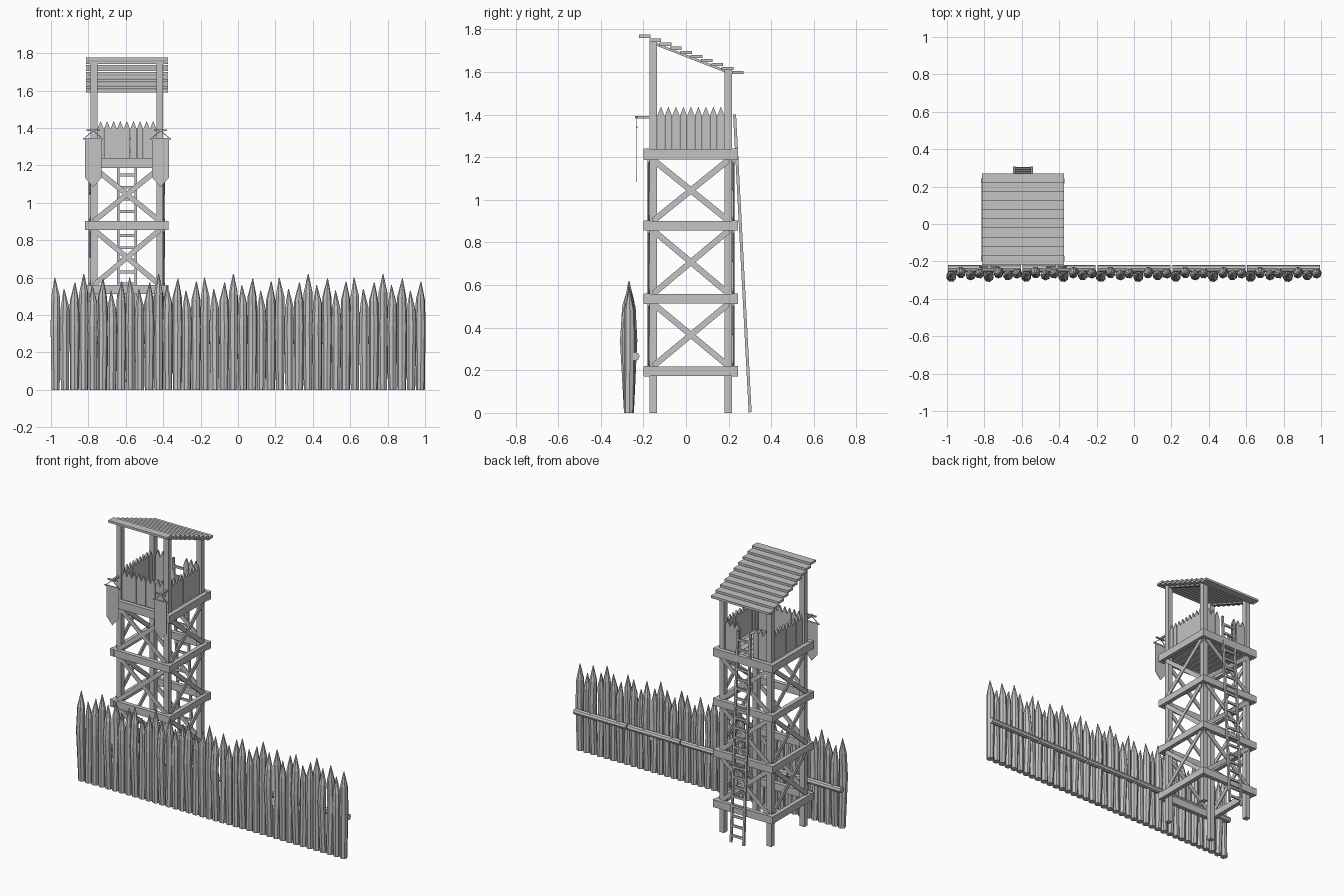
import bpy, bmesh, math, random
from mathutils import Vector, Matrix

if "Cube" in bpy.data.objects:
    bpy.data.objects.remove(bpy.data.objects["Cube"])

random.seed(4)
grey = bpy.data.materials.new("plain grey")
grey.diffuse_color = (0.55, 0.55, 0.55, 1)
grey.use_nodes = True
grey.node_tree.nodes["Principled BSDF"].inputs["Base Color"].default_value = grey.diffuse_color

CX, CY, H = -0.594, 0.023, 0.176      # tower centre and half post spacing


def finish(bm, name):
    bmesh.ops.recalc_face_normals(bm, faces=bm.faces)
    me = bpy.data.meshes.new(name)
    bm.to_mesh(me)
    bm.free()
    me.materials.append(grey)
    ob = bpy.data.objects.new(name, me)
    bpy.context.collection.objects.link(ob)
    return ob


def box(bm, c, s):
    m = Matrix.Translation(c) @ Matrix.Diagonal((*s, 1))
    bmesh.ops.create_cube(bm, size=1, matrix=m)


def bar(bm, a, b, w, t, side):
    """Rectangular bar from a to b: t thick along 'side', w wide across it."""
    a, b, n = Vector(a), Vector(b), Vector(side).normalized()
    d = b - a
    z = d.normalized()
    n = (n - z * n.dot(z)).normalized()
    x = n.cross(z)
    rot = Matrix((x, n, z)).transposed().to_4x4()
    m = Matrix.Translation((a + b) / 2) @ rot @ Matrix.Diagonal((w, t, d.length, 1))
    bmesh.ops.create_cube(bm, size=1, matrix=m)


def plate(bm, pts, offset):
    """Flat outline extruded by the offset vector."""
    f = bm.faces.new([bm.verts.new(p) for p in pts])
    r = bmesh.ops.extrude_face_region(bm, geom=[f])
    vs = [g for g in r["geom"] if isinstance(g, bmesh.types.BMVert)]
    bmesh.ops.translate(bm, verts=vs, vec=offset)


def tube(bm, rings, n, turn=0):
    """Lofted n-sided solid through (centre, radius) rings along z."""
    loops = []
    for c, r in rings:
        loops.append([bm.verts.new((c[0] + r * math.cos(turn + 2 * math.pi * i / n),
                                    c[1] + r * math.sin(turn + 2 * math.pi * i / n), c[2]))
                      for i in range(n)])
    for lo, hi in zip(loops, loops[1:]):
        for i in range(n):
            j = (i + 1) % n
            bm.faces.new((lo[i], lo[j], hi[j], hi[i]))
    bm.faces.new(loops[0][::-1])
    bm.faces.new(loops[-1])


# Palisade: five identical sections of eight pointed logs with a back rail
tips = [0.60, 0.54, 0.575, 0.62, 0.56, 0.595, 0.53, 0.58]
PY = -0.268
pattern = []
for i, h in enumerate(tips):
    bulge = (-0.015, 0.012, -0.006, 0.004)[i % 4]
    pattern.append((h, bulge, random.uniform(-0.003, 0.003), random.uniform(-0.006, 0.006),
                    random.uniform(0, 1)))
for s in range(5):
    bm = bmesh.new()
    for i, (h, by, bx, tx, turn) in enumerate(pattern):
        x = -0.975 + 0.4 * s + 0.05 * i
        tube(bm, [((x, PY, 0), 0.0235),
                  ((x + bx, PY + by, 0.34), 0.0275),
                  ((x, PY + by * 0.6, h - 0.10), 0.0245),
                  ((x + tx, PY, h), 0.002)], 8, turn)
    finish(bm, f"palisade_logs_{s + 1}")
    bm = bmesh.new()
    x = -0.8 + 0.4 * s
    m = Matrix.Translation((x, -0.238, 0.265)) @ Matrix.Rotation(math.pi / 2, 4, 'Y')
    bmesh.ops.create_cone(bm, cap_ends=True, segments=8, radius1=0.02, radius2=0.02,
                          depth=0.39, matrix=m)
    finish(bm, f"palisade_rail_{s + 1}")

# Corner posts, the front pair taller
bm = bmesh.new()
for sx in (-1, 1):
    for sy, top in ((-1, 1.75), (1, 1.615)):
        box(bm, (CX + sx * H, CY + sy * H, top / 2), (0.035, 0.035, top))
finish(bm, "corner_posts")

# Horizontal beams around the tower, outside the posts
bands = [(0.17, 0.22), (0.512, 0.56), (0.855, 0.902), (1.187, 1.24)]
bm = bmesh.new()
for lo, hi in bands:
    z, h = (lo + hi) / 2, hi - lo
    for s in (-1, 1):
        box(bm, (CX, CY + s * (H + 0.031), z), (0.446, 0.028, h))
        box(bm, (CX + s * (H + 0.031), CY, z), (0.028, 0.444, h - 0.004))
finish(bm, "ring_beams")

# Crossed braces on all four sides
bm = bmesh.new()
for (_, lo), (hi, _) in zip(bands, bands[1:]):
    for s in (-1, 1):
        o = s * (H + 0.0215)
        for k in (-1, 1):
            e = H * 1.0 * k
            d = s * 0.002 * k
            bar(bm, (CX - e, CY + o + d, lo), (CX + e, CY + o + d, hi), 0.028, 0.009, (0, 1, 0))
            bar(bm, (CX + o + d, CY - e, lo), (CX + o + d, CY + e, hi), 0.028, 0.009, (1, 0, 0))
finish(bm, "cross_braces")

# Platform floor boards
bm = bmesh.new()
for i in range(9):
    box(bm, (CX - 0.172 + i * 0.043, CY, 1.222), (0.041, 0.386, 0.024))
finish(bm, "platform_floor")

# Pointed stake parapet, open at the back where the ladder arrives
bm = bmesh.new()
N, W = 9, 0.0352
prof = [(-W * .48, 1.235), (W * .48, 1.235), (W * .48, 1.395), (0, 1.437), (-W * .48, 1.395)]
for i in range(N):
    u = (i - (N - 1) / 2) * W
    for s in (-1, 1):
        o = s * H - 0.006
        plate(bm, [(CX + o, CY + u + a, z) for a, z in prof], (0.012, 0, 0))
        if s < 0 or abs(u) > 0.06:
            plate(bm, [(CX + u + a, CY + o, z) for a, z in prof], (0, 0.012, 0))
finish(bm, "parapet_stakes")

# Stepped roof planks
bm = bmesh.new()
for i in range(10):
    box(bm, (CX, -0.193 + i * 0.0485, 1.768 - i * 0.019), (0.438, 0.055, 0.015))
finish(bm, "roof_planks")
# Roof bearers hidden just under the planks
bm = bmesh.new()
for s in (-1, 1):
    bar(bm, (CX + s * H, -0.16, 1.738), (CX + s * H, 0.215, 1.592), 0.012, 0.02, (1, 0, 0))
finish(bm, "roof_bearers")

# Ladder leaning on the back
bm = bmesh.new()
foot, head = Vector((CX, 0.301, 0.003)), Vector((CX, 0.228, 1.40))
for s in (-1, 1):
    off = Vector((s * 0.047, 0, 0))
    bar(bm, foot + off, head + off, 0.014, 0.014, (1, 0, 0))
for i in range(21):
    p = foot.lerp(head, (i + 0.7) / 21.6)
    box(bm, p, (0.098, 0.011, 0.015))
finish(bm, "ladder")

# Two hanging pennants on the front posts
for s, side in ((-1, "left"), (1, "right")):
    x, y = CX + s * (H + 0.004), -0.231
    bm = bmesh.new()
    box(bm, (x, -0.202, 1.387), (0.013, 0.075, 0.013))
    box(bm, (x, y, 1.387), (0.07, 0.009, 0.009))
    box(bm, (x, y, 1.341), (0.112, 0.008, 0.008))
    for k in (-1, 1):
        bar(bm, (x, y, 1.385), (x + k * 0.05, y, 1.343), 0.004, 0.004, (0, 1, 0))
    finish(bm, f"{side}_banner_hanger")
    bm = bmesh.new()
    pts = [(-0.045, 1.341), (0.045, 1.341), (0.045, 1.135), (0, 1.083), (-0.045, 1.135)]
    plate(bm, [(x + a, y - 0.002, z) for a, z in pts], (0, 0.004, 0))
    finish(bm, f"{side}_banner")
